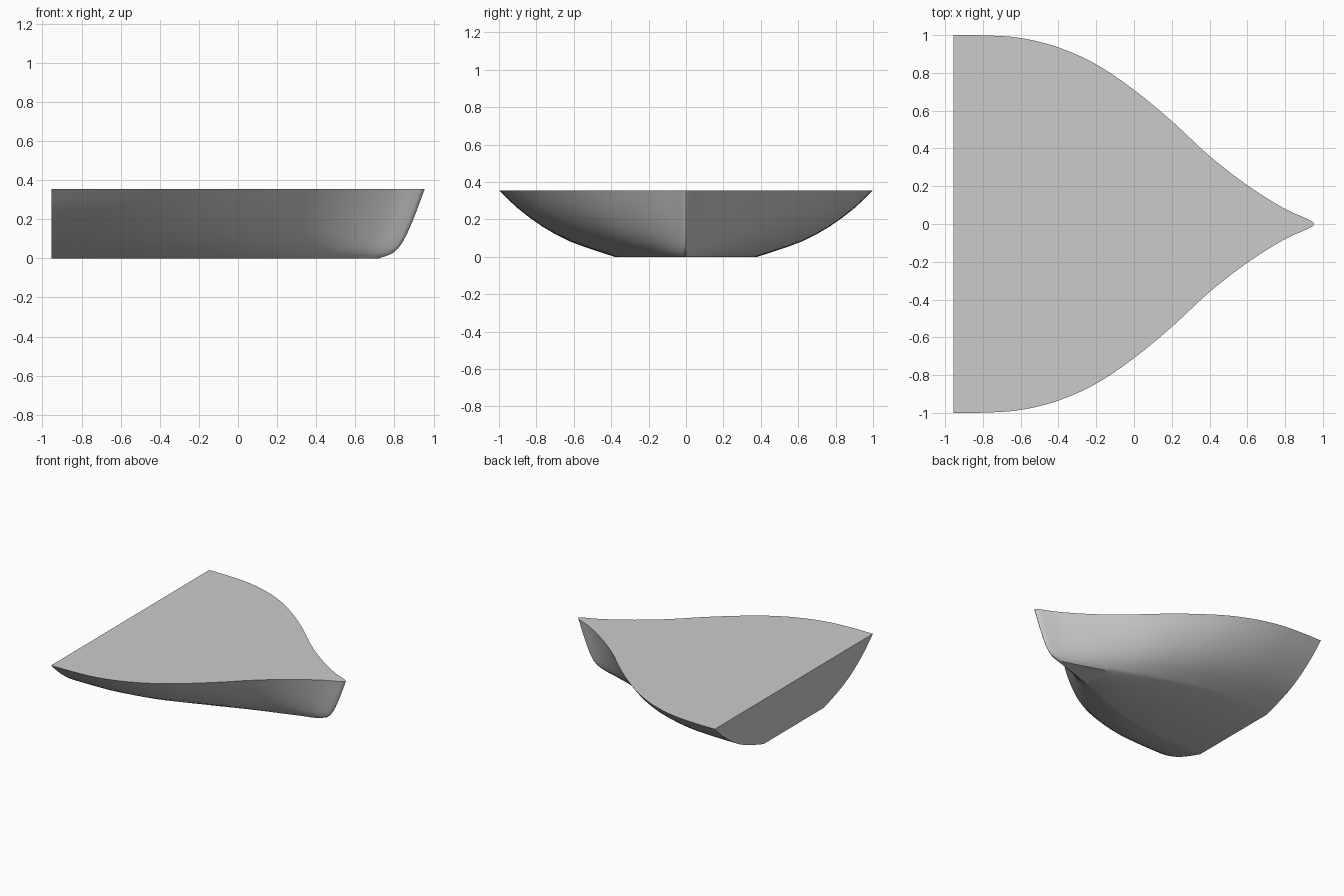
import bpy
import bmesh
import math

cube = bpy.data.objects.get("Cube")
if cube:
    bpy.data.objects.remove(cube, do_unlink=True)

STERN, BOW = -0.955, 0.955

# Half width of the deck along its length
PLAN = [(-0.955, 1.0), (-0.8, 0.999), (-0.6, 0.985), (-0.4, 0.935), (-0.2, 0.845),
        (0.0, 0.71), (0.2, 0.545), (0.4, 0.36), (0.6, 0.205), (0.8, 0.08),
        (0.94, 0.016), (0.955, 0.0)]
# Waterlines: height, stern half width, stem position
LINES = [(0.355, 1.0, 0.955), (0.26, 0.9, 0.92), (0.16, 0.765, 0.88),
         (0.08, 0.615, 0.84), (0.025, 0.46, 0.79), (0.0, 0.38, 0.72)]


def spline(points, x):
    """Smooth curve of y over x through the points."""
    def slope(k):
        a, b = points[max(k - 1, 0)], points[min(k + 1, len(points) - 1)]
        return (b[1] - a[1]) / (b[0] - a[0])
    for k in range(len(points) - 1):
        (x0, y0), (x1, y1) = points[k], points[k + 1]
        if x <= x1 or k == len(points) - 2:
            h = x1 - x0
            s = min(max((x - x0) / h, 0), 1)
            blend = s * s * (3 - 2 * s)
            return (y0 + (y1 - y0) * blend + h * s * (1 - s) ** 2 * slope(k)
                    - h * s * s * (1 - s) * slope(k + 1))


# Finer waterlines, spaced evenly between the given ones
rising = LINES[::-1]
levels = []
for (za, wa, sa), (zb, wb, sb) in zip(LINES, LINES[1:]):
    for f in (0, 0.5):
        z = za + (zb - za) * f
        levels.append((z, spline([(p[0], p[1]) for p in rising], z),
                       spline([(p[0], p[2]) for p in rising], z)))
levels.append(LINES[-1])


def section(t):
    """Closed outline of the hull at a fraction t of its length."""
    plan = spline(PLAN, STERN + (BOW - STERN) * t)
    half = []
    for z, width, stem in levels:
        fuller = width + (1 - width) * 0.5 * t ** 4
        half.append((STERN + (stem - STERN) * t, plan * fuller, z))
    return half + [(x, -y, z) for x, y, z in reversed(half)]


# Hull lofted from stern to bow, deck closing the top of each section
STATIONS = 48
bm = bmesh.new()
rings = [[bm.verts.new(p) for p in section(math.sin(i / STATIONS * math.pi / 2))]
         for i in range(STATIONS + 1)]
for a, b in zip(rings, rings[1:]):
    for j in range(len(a)):
        k = (j + 1) % len(a)
        bm.faces.new((a[j], a[k], b[k], b[j]))
bm.faces.new(rings[0])
bmesh.ops.remove_doubles(bm, verts=bm.verts, dist=0.0002)
bmesh.ops.recalc_face_normals(bm, faces=bm.faces)

mesh = bpy.data.meshes.new("boat_hull")
bm.to_mesh(mesh)
bm.free()
hull = bpy.data.objects.new("boat_hull", mesh)
bpy.context.collection.objects.link(hull)

# Plain grey finish
grey = bpy.data.materials.new("plain_grey")
grey.use_nodes = True
colour = (0.6, 0.6, 0.6, 1)
grey.diffuse_color = colour
grey.node_tree.nodes["Principled BSDF"].inputs["Base Color"].default_value = colour
mesh.materials.append(grey)

bpy.context.view_layer.objects.active = hull
hull.select_set(True)
bpy.ops.object.shade_smooth_by_angle(angle=math.radians(35))
